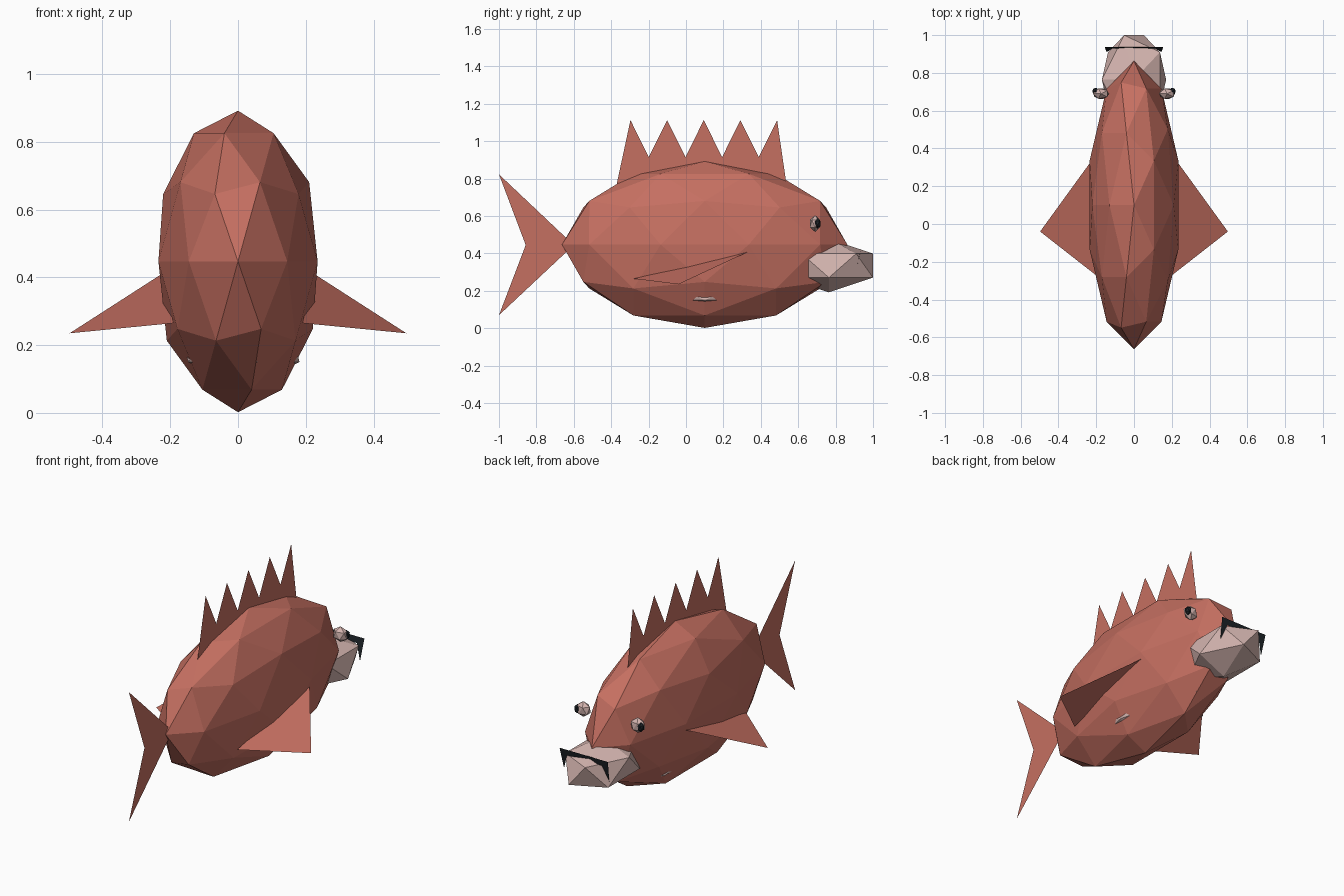
import bpy
from math import pi

if "Cube" in bpy.data.objects:
    bpy.data.objects.remove(bpy.data.objects["Cube"])


def material(name, rgb):
    m = bpy.data.materials.new(name)
    m.diffuse_color = (*rgb, 1)
    m.use_nodes = True
    m.node_tree.nodes["Principled BSDF"].inputs["Base Color"].default_value = m.diffuse_color
    return m


CORAL = material("coral", (0.56, 0.16, 0.12))
PALE = material("pale", (0.66, 0.46, 0.43))
DARK = material("dark", (0.012, 0.016, 0.02))


def ball(name, loc, radii, mat, level=1):
    """Low-poly ellipsoid, turned half round about z."""
    bpy.ops.mesh.primitive_ico_sphere_add(subdivisions=level, radius=1, location=loc,
                                          rotation=(0, 0, pi))
    ob = bpy.context.object
    ob.name = name
    ob.scale = radii
    ob.data.materials.append(mat)
    return ob


def sheet(name, points, mat, faces=None):
    """Thin flat part from an outline, or from the given faces."""
    me = bpy.data.meshes.new(name)
    me.from_pydata(points, [], faces or [range(len(points))])
    me.materials.append(mat)
    ob = bpy.data.objects.new(name, me)
    bpy.context.collection.objects.link(ob)
    return ob


# Body, belly patch poking through the underside, and muzzle
ball("body", (0, 0.1, 0.447), (0.247, 0.763, 0.445), CORAL, 2)
ball("belly", (0, 0.1, 0.217), (0.203, 0.59, 0.15), PALE)
ball("muzzle", (0, 0.764, 0.335), (0.19, 0.277, 0.143), PALE)

# Eyes and pupils
for side, label in ((1, "right"), (-1, "left")):
    ball(f"{label}_eye", (side * 0.175, 0.69, 0.56), (0.047, 0.032, 0.045), PALE)
    ball(f"{label}_pupil", (side * 0.203, 0.703, 0.56), (0.02, 0.02, 0.028), DARK)

# Mouth line: downturned band across the muzzle
sheet("mouth", [(-0.155, 0.937, 0.435), (0.155, 0.937, 0.435), (0.145, 0.91, 0.31),
                (0.112, 0.93, 0.40), (-0.112, 0.93, 0.40), (-0.145, 0.91, 0.31)], DARK,
      [(0, 4, 3, 1), (0, 5, 4), (1, 3, 2)])

# Spiny dorsal fin
ridge = [(0, -0.375, 0.75)]
for i in range(5):
    y = -0.297 + i * 0.196
    ridge.append((0, y, 1.113))
    if i < 4:
        ridge.append((0, y + 0.098, 0.915))
ridge.append((0, 0.54, 0.75))
sheet("dorsal_fin", ridge, CORAL)

# Forked tail fin
sheet("tail_fin", [(0, -0.60, 0.445), (0, -1.0, 0.823), (0, -0.857, 0.445), (0, -1.0, 0.07)],
      CORAL, [(0, 1, 2), (0, 2, 3)])

# Side fins
for side, label in ((1, "right"), (-1, "left")):
    sheet(f"{label}_fin", [(side * 0.225, 0.335, 0.41), (side * 0.497, -0.04, 0.235),
                           (side * 0.19, -0.28, 0.265)], CORAL)
